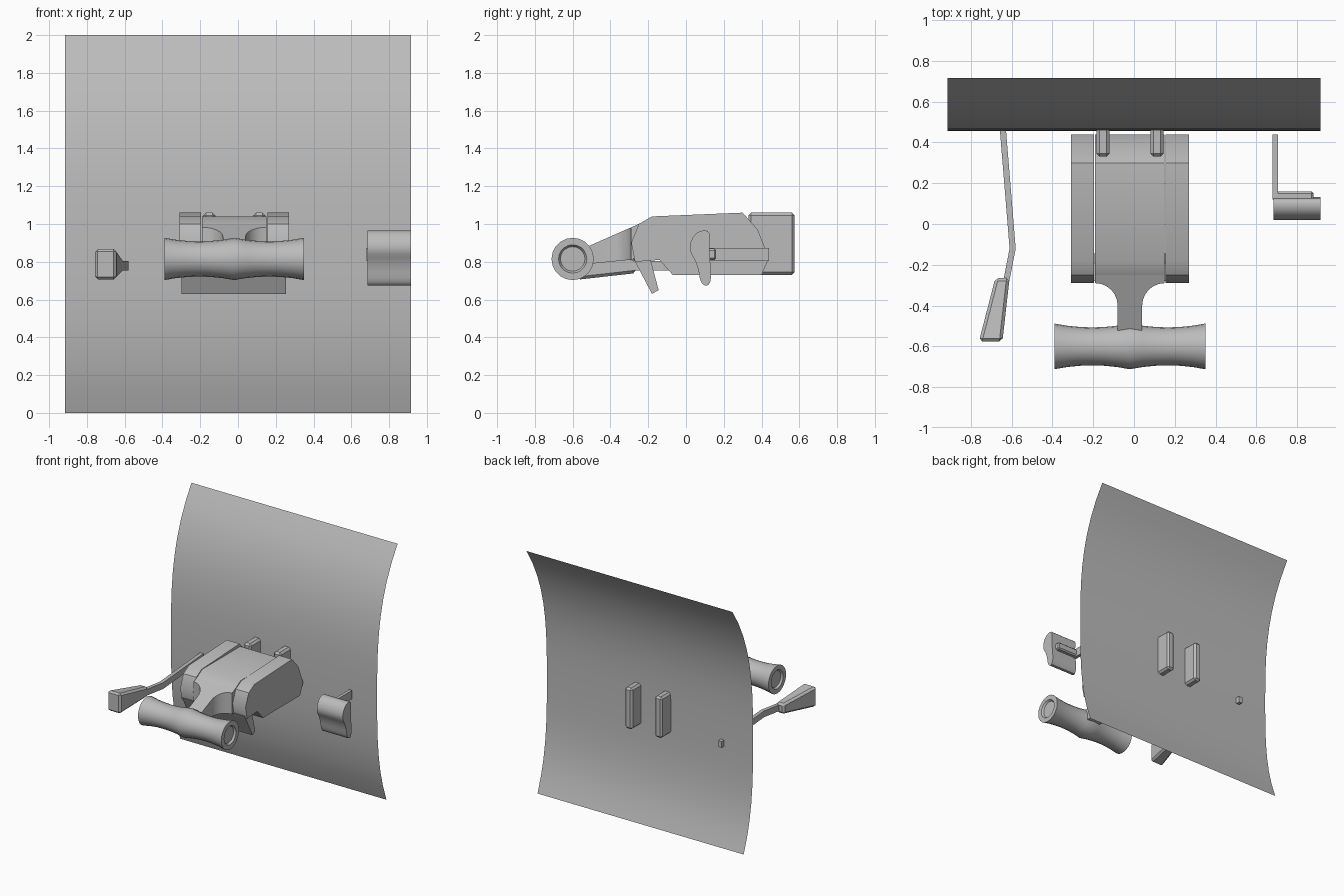
import bpy, bmesh
from math import sin, cos, pi, radians
from mathutils import Vector

default_cube = bpy.data.objects.get("Cube")
if default_cube:
    bpy.data.objects.remove(default_cube)

grey = bpy.data.materials.new("plain_grey")
grey.use_nodes = True
grey.diffuse_color = (0.5, 0.5, 0.5, 1)
grey.node_tree.nodes["Principled BSDF"].inputs["Base Color"].default_value = grey.diffuse_color


def finish(name, bm, smooth=False, bevel=None):
    """Turn the bmesh into a named object with material, shading and chamfer."""
    mesh = bpy.data.meshes.new(name)
    bm.to_mesh(mesh)
    bm.free()
    mesh.materials.append(grey)
    part = bpy.data.objects.new(name, mesh)
    bpy.context.collection.objects.link(part)
    if bevel:
        chamfer = part.modifiers.new("chamfer", "BEVEL")
        chamfer.width = bevel
        chamfer.segments = 1
    if smooth:
        bpy.ops.object.select_all(action="DESELECT")
        part.select_set(True)
        bpy.context.view_layer.objects.active = part
        bpy.ops.object.shade_smooth_by_angle(angle=radians(35))


def skin(bm, rings, closed=True):
    """Join neighbouring rings of points with quads."""
    rows = [[bm.verts.new(point) for point in ring] for ring in rings]
    for row, following in zip(rows, rows[1:]):
        count = len(row)
        for i in range(count if closed else count - 1):
            j = (i + 1) % count
            bm.faces.new((row[i], row[j], following[j], following[i]))
    return rows


def loft(name, rings, **style):
    """Solid skinned over a row of rings, capped at both ends."""
    bm = bmesh.new()
    rows = skin(bm, rings)
    bm.faces.new(rows[0])
    bm.faces.new(rows[-1])
    bmesh.ops.recalc_face_normals(bm, faces=bm.faces)
    finish(name, bm, **style)


def extrude_sideways(name, profile, left, right, **style):
    loft(name, [[(x, y, z) for y, z in profile] for x in (left, right)], **style)


def section(y, left, right, bottom, top):
    return [(left, y, bottom), (right, y, bottom), (right, y, top), (left, y, top)]


def box(name, left, right, front, back, bottom, top, **style):
    loft(name, [section(y, left, right, bottom, top) for y in (front, back)], **style)


def round_corners(points):
    """Cut every corner of a closed outline at the quarter points."""
    outline = []
    for start, end in zip(points, points[1:] + points[:1]):
        start, end = Vector(start), Vector(end)
        outline += [start.lerp(end, 0.25), start.lerp(end, 0.75)]
    return outline


# Bowed dashboard sheet, bending away from the driver towards top and bottom
def bow(z):
    return 0.457 + 0.18 * abs(z - 0.87) ** 3


bm = bmesh.new()
heights = [i / 8 for i in range(17)]
skin(bm, [[(side * 0.915, bow(z), z) for side in (1, -1)] for z in reversed(heights)], closed=False)
bmesh.ops.recalc_face_normals(bm, faces=bm.faces)
if sum(face.normal.y for face in bm.faces) > 0:
    bmesh.ops.reverse_faces(bm, faces=bm.faces)
finish("dashboard_panel", bm, smooth=True)

# Control housing: a middle block between two cheeks that share its outline
middle = -0.02
cheek = [(0.44, 0.82), (0.4, 0.73), (-0.07, 0.73), (-0.14, 0.81), (-0.27, 0.8), (-0.29, 0.9),
         (-0.25, 1), (-0.18, 1.04), (0.3, 1.06), (0.38, 0.97)]
housing = [(y, min(z, 1.04)) for y, z in cheek]
extrude_sideways("central_housing", housing, -0.19, 0.15, smooth=True)

for name, side in (("right", -1), ("left", 1)):
    inner, outer = [middle + side * offset for offset in (0.175, 0.29)]
    extrude_sideways(name + "_cheek", cheek, inner, outer, smooth=True)
    # Mounting strut that passes through the panel
    inner, outer = [middle + side * offset for offset in (0.1, 0.165)]
    box(name + "_strut", inner, outer, 0.33, 0.575, 0.73, 1.06, bevel=0.015)


# Neck flaring from the grip into the housing along a quarter circle
def neck_section(y, half_width):
    top = 1.11 + 0.44 * y
    bottom = 0.84 + 0.1 * y
    return section(y, middle - half_width, middle + half_width, bottom, top)


slim, wide = 0.06, 0.17
flare = wide - slim
flare_start = -0.4
neck = [neck_section(-0.57, slim)]
for step in range(7):
    turn = step / 6 * pi / 2
    neck.append(neck_section(flare_start + flare * sin(turn), wide - flare * cos(turn)))
neck.append(neck_section(-0.18, wide))
loft("grip_neck", neck, smooth=True)

# Double-waisted grip with recessed ends
reach = 0.37
grip_half = [(reach * i / 6, 0.093 + 0.019 * (i / 3 - 1) ** 2) for i in range(7)]
grip_half += [(reach, 0.075), (reach - 0.015, 0.065)]
grip_outline = [(-x, radius) for x, radius in reversed(grip_half[1:])] + grip_half
turns = [pi * i / 10 for i in range(20)]
loft("grip", [[(middle + x, radius * cos(turn) - 0.6, radius * sin(turn) + 0.815)
               for turn in turns] for x, radius in grip_outline], smooth=True)

# Trigger plate hanging under the nose
trigger = [(-0.28, 0.82), (-0.18, 0.63), (-0.145, 0.65), (-0.19, 0.82)]
extrude_sideways("trigger_plate", trigger, -0.3, 0.255)

# Side lever: bent rod and tapered knob
rod_path = [(-0.645, 0.49), (-0.595, -0.12), (-0.63, -0.3)]
loft("lever_rod", [section(y, x - 0.015, x + 0.015, 0.755, 0.805) for x, y in rod_path])
knob_front = section(-0.575, -0.76, -0.645, 0.705, 0.87)
knob_back = section(-0.265, -0.68, -0.61, 0.74, 0.82)
loft("lever_knob", [knob_front, knob_back], bevel=0.015)

# Rounded paddle with its bracket arm
paddle = [(0.08, 0.67), (0.14, 0.68), (0.12, 0.88), (0.13, 0.97), (0.05, 0.96),
          (0.01, 0.87), (0.06, 0.79)]
paddle = round_corners(round_corners(paddle))
extrude_sideways("paddle", paddle, 0.685, 0.915, smooth=True)
box("paddle_arm", 0.68, 0.705, 0.12, 0.44, 0.805, 0.873)
box("paddle_bracket", 0.69, 0.88, 0.1, 0.16, 0.81, 0.87, bevel=0.01)
